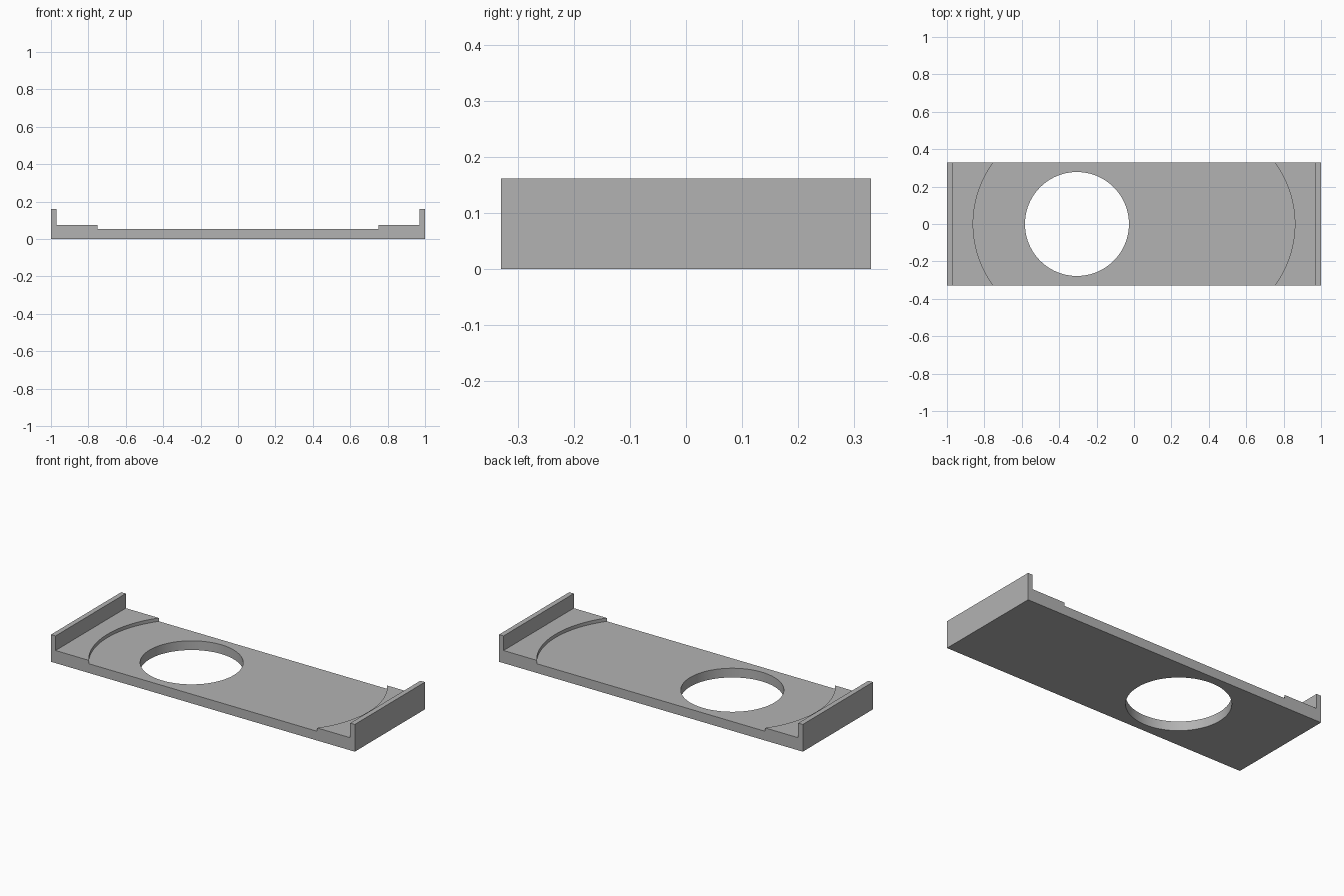
import bpy
import bmesh
from math import asin, cos, sin, pi

if "Cube" in bpy.data.objects:
    bpy.data.objects.remove(bpy.data.objects["Cube"], do_unlink=True)

DEPTH = 0.33       # half depth of the plate
FLOOR = 0.055      # recessed floor height
LEDGE = 0.075      # raised end height
TOP = 0.162        # end wall height
WALL = 0.97        # inner face of the end walls
CENTRE = 0.305     # arc and hole centre offset
HOLE_R = 0.278
ARC_R = 0.555

grey = bpy.data.materials.new("Light grey")
grey.use_nodes = True
colour = (0.45, 0.45, 0.45, 1)
grey.diffuse_color = colour
grey.node_tree.nodes["Principled BSDF"].inputs["Base Color"].default_value = colour


def prism(name, outline, offset):
    """Extrude a closed outline of 3D points along an offset."""
    bm = bmesh.new()
    face = bm.faces.new([bm.verts.new(p) for p in outline])
    new = bmesh.ops.extrude_face_region(bm, geom=[face])["geom"]
    bmesh.ops.translate(bm, vec=offset,
                        verts=[v for v in new if isinstance(v, bmesh.types.BMVert)])
    bmesh.ops.recalc_face_normals(bm, faces=bm.faces)
    mesh = bpy.data.meshes.new(name)
    bm.to_mesh(mesh)
    bm.free()
    mesh.materials.append(grey)
    obj = bpy.data.objects.new(name, mesh)
    bpy.context.collection.objects.link(obj)
    return obj


def cut(target, cutter):
    """Subtract the cutter, then discard it."""
    cutter.hide_render = True
    mod = target.modifiers.new("Cut", "BOOLEAN")
    mod.operation = "DIFFERENCE"
    mod.solver = "EXACT"
    mod.object = cutter
    bpy.context.view_layer.objects.active = target
    bpy.ops.object.modifier_apply(modifier=mod.name)
    bpy.data.objects.remove(cutter, do_unlink=True)


# Plate with an upright wall at each end
half = [(1, 0), (1, TOP), (WALL, TOP), (WALL, LEDGE)]
profile = half + [(-x, z) for x, z in reversed(half)]
plate = prism("base_plate", [(x, -DEPTH, z) for x, z in profile], (0, 2 * DEPTH, 0))

# Shallow recess with a curved step at each end
reach = asin((DEPTH + 0.05) / ARC_R)
steps = 48
angles = [-reach + 2 * reach * i / steps for i in range(steps + 1)]
arc = [(CENTRE + ARC_R * cos(a), ARC_R * sin(a), FLOOR) for a in angles]
recess = arc + [(-x, -y, z) for x, y, z in arc]
cut(plate, prism("recess_cutter", recess, (0, 0, 0.1)))

# Round through hole
sides = 96
circle = [(-CENTRE + HOLE_R * cos(2 * pi * i / sides),
           HOLE_R * sin(2 * pi * i / sides), -0.1) for i in range(sides)]
cut(plate, prism("hole_cutter", circle, (0, 0, 0.4)))

# Smooth the curved walls, keep the edges crisp
bpy.ops.object.select_all(action="DESELECT")
plate.select_set(True)
bpy.context.view_layer.objects.active = plate
bpy.ops.object.shade_smooth_by_angle(angle=pi / 6)
